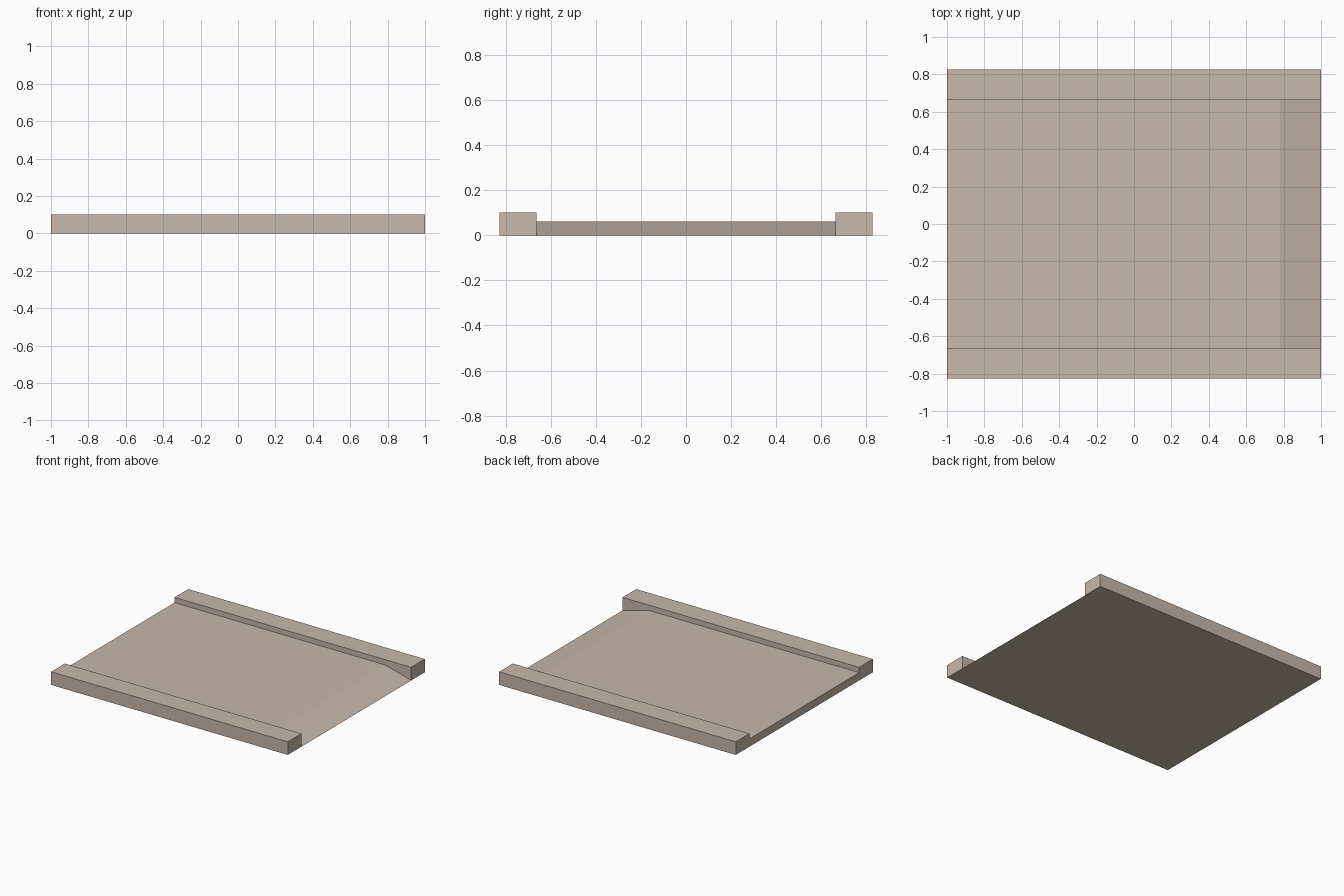
import bpy
import bmesh
from mathutils import Vector

if "Cube" in bpy.data.objects:
    bpy.data.objects.remove(bpy.data.objects["Cube"])

LENGTH = 1.0       # half length along x
INNER = 0.662      # inner face of the rails
OUTER = 0.827      # outer face of the rails
RAIL_TOP = 0.10
DECK_TOP = 0.06
RAMP_START = 0.78

tan = bpy.data.materials.new("tan")
tan.diffuse_color = (0.58, 0.48, 0.40, 1)
tan.use_nodes = True
tan.node_tree.nodes["Principled BSDF"].inputs["Base Color"].default_value = tan.diffuse_color


def prism(name, profile, y0, y1):
    """Extrude an (x, z) side profile from y0 to y1."""
    bm = bmesh.new()
    face = bm.faces.new([bm.verts.new((x, y0, z)) for x, z in profile])
    result = bmesh.ops.extrude_face_region(bm, geom=[face], use_keep_orig=True)
    moved = [g for g in result["geom"] if isinstance(g, bmesh.types.BMVert)]
    bmesh.ops.translate(bm, verts=moved, vec=Vector((0, y1 - y0, 0)))
    bmesh.ops.recalc_face_normals(bm, faces=bm.faces[:])
    mesh = bpy.data.meshes.new(name)
    bm.to_mesh(mesh)
    bm.free()
    mesh.materials.append(tan)
    obj = bpy.data.objects.new(name, mesh)
    bpy.context.collection.objects.link(obj)
    return obj


# Deck whose right end slopes down to the ground
prism("ramped_deck",
      [(-LENGTH, 0), (LENGTH, 0), (RAMP_START, DECK_TOP), (-LENGTH, DECK_TOP)],
      -INNER, INNER)

# Raised rails along the front and back, mirrored across y = 0
rails = prism("side_rails",
              [(-LENGTH, 0), (LENGTH, 0), (LENGTH, RAIL_TOP), (-LENGTH, RAIL_TOP)],
              -OUTER, -INNER)
mirror = rails.modifiers.new("mirror", "MIRROR")
mirror.use_axis = (False, True, False)
